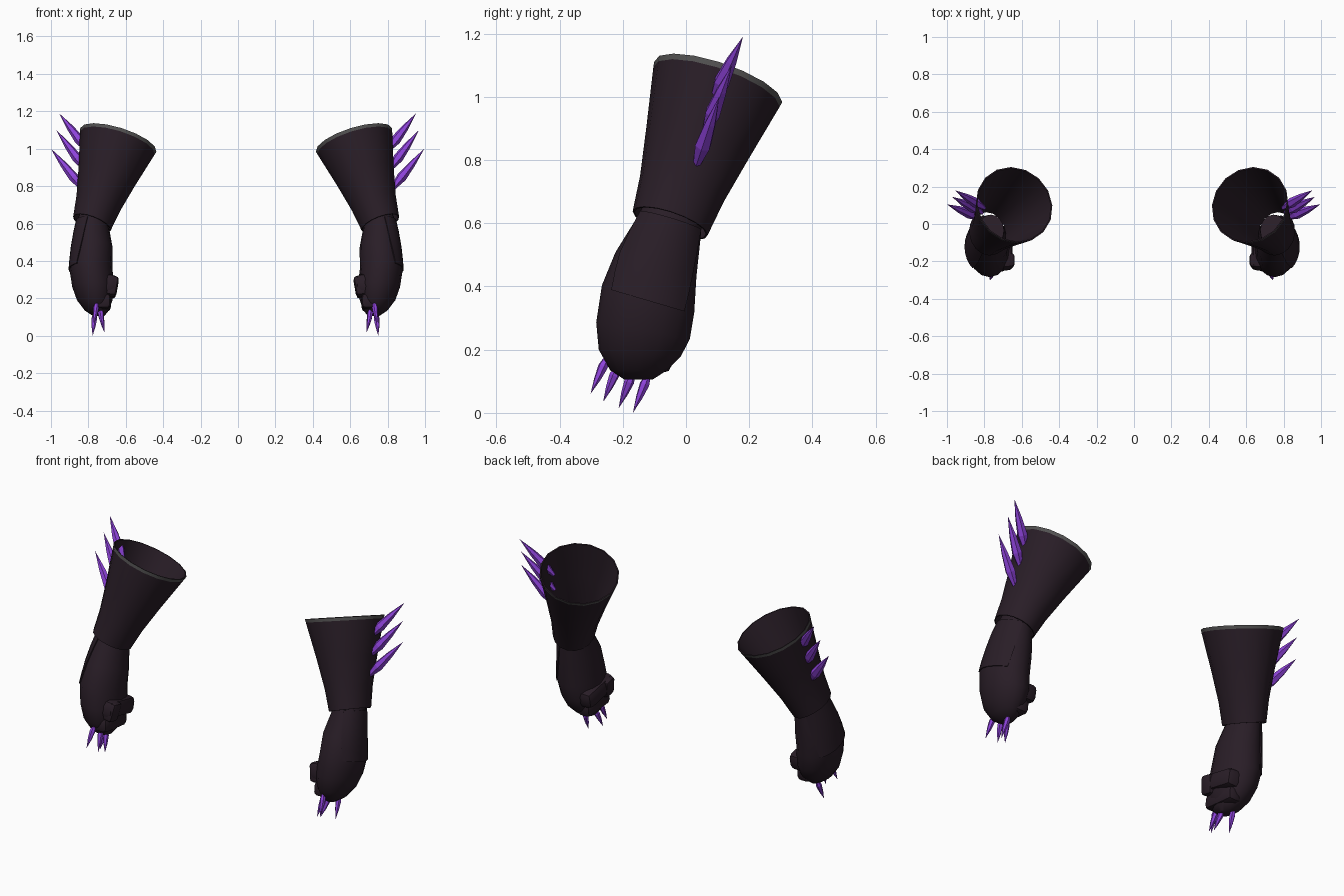
import bpy, bmesh, math
from mathutils import Vector, Matrix

if "Cube" in bpy.data.objects:
    bpy.data.objects.remove(bpy.data.objects["Cube"])

def material(name, rgb):
    m = bpy.data.materials.new(name)
    m.diffuse_color = (*rgb, 1)
    m.use_nodes = True
    m.node_tree.nodes["Principled BSDF"].inputs["Base Color"].default_value = m.diffuse_color
    return m

LEATHER = material("dark_leather", (0.022, 0.0125, 0.020))
RIM = material("grey_rim", (0.085, 0.083, 0.083))
PURPLE = material("purple_crystal", (0.27, 0.055, 0.70))
BODY_SHIFT = -0.02   # the right arm sits slightly further in than the left

def finish(bm, name, mats, angle=35, shift=BODY_SHIFT):
    """Make the left and right object of a part from one bmesh."""
    bmesh.ops.recalc_face_normals(bm, faces=bm.faces)
    for side, sx, dx in (("right", 1, shift), ("left", -1, 0)):
        me = bpy.data.meshes.new(f"{side}_{name}")
        half = bm.copy()
        half.transform(Matrix.Translation((dx, 0, 0)) @ Matrix.Diagonal((sx, 1, 1, 1)))
        if sx < 0:
            bmesh.ops.reverse_faces(half, faces=half.faces)
        half.to_mesh(me)
        half.free()
        ob = bpy.data.objects.new(f"{side}_{name}", me)
        bpy.context.collection.objects.link(ob)
        for m in mats:
            me.materials.append(m)
        if angle:
            bpy.ops.object.select_all(action='DESELECT')
            ob.select_set(True)
            bpy.context.view_layer.objects.active = ob
            bpy.ops.object.shade_smooth_by_angle(angle=math.radians(angle))
    bm.free()

def bridge(bm, rings, closed=True):
    faces = []
    for a, b in zip(rings, rings[1:]):
        n = len(a)
        faces.append([bm.faces.new((a[i], a[(i + 1) % n], b[(i + 1) % n], b[i]))
                      for i in range(n if closed else n - 1)])
    return faces

def frame(base, tip):
    d = Vector(tip) - Vector(base)
    return Matrix.Translation(base) @ d.to_track_quat('Z', 'Y').to_matrix().to_4x4(), d.length

# Flared cuff: thin open shell, oval at the wrist, with a grey outer band at the top
SEG = 16
B, T = Vector((0.781, -0.05, 0.60)), Vector((0.640, 0.102, 1.047))
mat, L = frame(B, T)
outer = [(0.125, 0), (0.139, 0.12), (0.170, 0.28), (0.210, L - 0.018), (0.213, L)]
inner = [(0.206, L), (0.163, 0.28), (0.132, 0.12), (0.119, 0)]
bm = bmesh.new()
rings = []
for r, h in outer + inner:
    ring = []
    for i in range(SEG):
        a = 2 * math.pi * i / SEG
        p = mat @ Vector((r * math.cos(a), r * math.sin(a), h))
        cx = B.x + (T.x - B.x) * h / L
        p.x = cx + (p.x - cx) * (0.84 + 0.16 * h / L)
        ring.append(bm.verts.new(p))
    rings.append(ring)
for k, strip in enumerate(bridge(bm, rings + rings[:1])):
    for f in strip:
        f.material_index = 1 if k == 3 else 0
finish(bm, "cuff", [LEATHER, RIM])

# Hand sections: height, centre x, centre y, half width x, half width y, tilt
SECTIONS = [(0.67, 0.765, -0.035, 0.070, 0.085, -0.30),
            (0.60, 0.778, -0.05, 0.086, 0.098, -0.30),
            (0.47, 0.780, -0.095, 0.110, 0.128, -0.30),
            (0.36, 0.787, -0.120, 0.115, 0.146, -0.30),
            (0.26, 0.773, -0.136, 0.113, 0.148, -0.18),
            (0.19, 0.766, -0.146, 0.095, 0.130, -0.08),
            (0.135, 0.755, -0.150, 0.064, 0.090, 0.0),
            (0.105, 0.745, -0.150, 0.030, 0.044, 0.0)]

def hand_point(s, a, off=0.0):
    """Point on the hand at section position s and angle a (0 = outer side)."""
    i = min(int(s), len(SECTIONS) - 2)
    z, cx, cy, rx, ry, t = [p + (q - p) * (s - i) for p, q in zip(SECTIONS[i], SECTIONS[i + 1])]
    dx, dy = (rx + off) * math.cos(a), (ry + off) * math.sin(a)
    return Vector((cx + dx, cy + dy, z + t * dy + 0.12 * dx * (z > 0.5)))

bm = bmesh.new()
rings = [[bm.verts.new(hand_point(s, 2 * math.pi * i / SEG)) for i in range(SEG)]
         for s in range(len(SECTIONS))]
bridge(bm, rings)
bm.faces.new(rings[0])
bm.faces.new(rings[-1])
finish(bm, "fist", [LEATHER], 50)

# Plate over the back of the hand
bm = bmesh.new()
layers = []
for lift in (-0.004, 0.005):
    rows = []
    for k in range(5):
        u = k / 4
        half = math.radians(72 - 22 * u)
        rows.append([bm.verts.new(hand_point(0.9 + 2.15 * u, half * (j / 4 - 1), lift))
                     for j in range(9)])
    bridge(bm, rows, closed=False)
    layers.append(rows)
border = [[r[0] for r in rows] + rows[-1][1:] + [r[-1] for r in rows[-2::-1]] + rows[0][-2:0:-1]
          for rows in layers]
bridge(bm, border)
finish(bm, "hand_plate", [LEATHER])

# Curled finger blocks and thumb on the inner side
def block(name, centre, size, rot=(0, 0, 0), bevel=0.02):
    bm = bmesh.new()
    bmesh.ops.create_cube(bm, size=1)
    bmesh.ops.scale(bm, vec=size, verts=bm.verts)
    bmesh.ops.bevel(bm, geom=bm.edges[:], offset=bevel, segments=2, affect='EDGES', profile=0.5)
    m = Matrix.Translation(centre)
    for axis, a in zip('XYZ', rot):
        m = m @ Matrix.Rotation(math.radians(a), 4, axis)
    bm.transform(m)
    finish(bm, name, [LEATHER])

block("finger_tips", (0.712, -0.130, 0.262), (0.125, 0.235, 0.10), (-12, 0, 0), 0.03)
block("finger_joints", (0.722, -0.148, 0.178), (0.085, 0.21, 0.085), (-6, 0, 0), 0.025)
block("thumb", (0.676, -0.200, 0.265), (0.065, 0.08, 0.11), (-12, -10, 0))

# Purple spindle-shaped spikes
def spike(name, base, tip, radius, shift):
    bm = bmesh.new()
    m, length = frame(base, tip)
    prof = [(0.4, 0), (1, 0.3), (0.68, 0.62)]
    rings = [[bm.verts.new(m @ Vector((radius * r * math.cos(math.pi * i / 3),
                                       radius * r * math.sin(math.pi * i / 3), h * length)))
              for i in range(6)] for r, h in prof]
    bridge(bm, rings)
    bm.faces.new(rings[0])
    end = bm.verts.new(Vector(tip))
    for i in range(6):
        bm.faces.new((rings[-1][i], rings[-1][(i + 1) % 6], end))
    finish(bm, name, [PURPLE], 0, shift)

for i, (b, t) in enumerate([((0.800, 0.085, 0.985), (0.957, 0.18, 1.19)),
                            ((0.812, 0.060, 0.885), (0.972, 0.145, 1.10)),
                            ((0.825, 0.032, 0.780), (1.000, 0.105, 1.00))]):
    spike(f"cuff_spike_{i + 1}", b, t, 0.027, -0.004)

for i, (b, t) in enumerate([((0.755, -0.245, 0.185), (0.770, -0.302, 0.060)),
                            ((0.738, -0.212, 0.155), (0.722, -0.262, 0.035)),
                            ((0.738, -0.165, 0.135), (0.713, -0.213, 0.015)),
                            ((0.765, -0.115, 0.130), (0.777, -0.168, 0.000))]):
    spike(f"knuckle_spike_{i + 1}", b, t, 0.016, -0.027)
